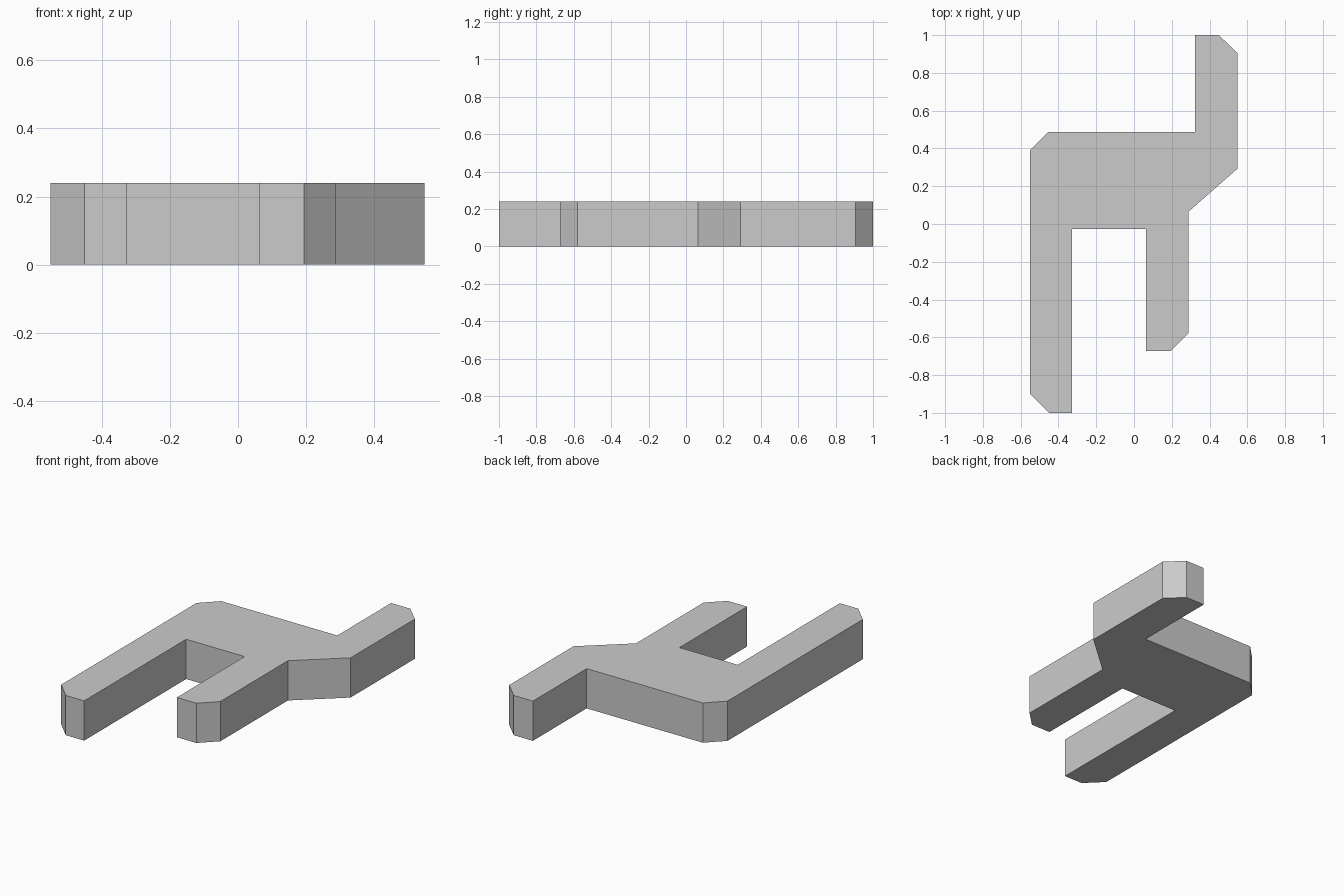
import bpy
import bmesh

cube = bpy.data.objects.get("Cube")
if cube:
    bpy.data.objects.remove(cube, do_unlink=True)

HEIGHT = 0.24

# Single flat grey
grey = bpy.data.materials.new("light_grey")
grey.use_nodes = True
colour = (0.6, 0.6, 0.6, 1)
grey.diffuse_color = colour
grey.node_tree.nodes["Principled BSDF"].inputs["Base Color"].default_value = colour

# Plan outline, counter-clockwise
outline = [
    (-0.45, -1.0), (-0.327, -1.0), (-0.327, -0.027),            # long leg
    (0.063, -0.027), (0.063, -0.673), (0.193, -0.673),          # short leg
    (0.288, -0.58), (0.288, 0.065), (0.547, 0.292),             # sloped shoulder
    (0.547, 0.905), (0.45, 1.0), (0.322, 1.0), (0.322, 0.487),  # neck
    (-0.453, 0.487), (-0.55, 0.39), (-0.55, -0.9),              # back
]

# Extrude the outline into a solid slab
bm = bmesh.new()
base = bm.faces.new([bm.verts.new((x, y, 0)) for x, y in outline])
top = bmesh.ops.extrude_face_region(bm, geom=[base], use_keep_orig=True)
top_verts = [g for g in top["geom"] if isinstance(g, bmesh.types.BMVert)]
bmesh.ops.translate(bm, vec=(0, 0, HEIGHT), verts=top_verts)
bmesh.ops.recalc_face_normals(bm, faces=bm.faces)

mesh = bpy.data.meshes.new("branched_slab")
bm.to_mesh(mesh)
bm.free()
mesh.materials.append(grey)
slab = bpy.data.objects.new("branched_slab", mesh)
bpy.context.collection.objects.link(slab)
